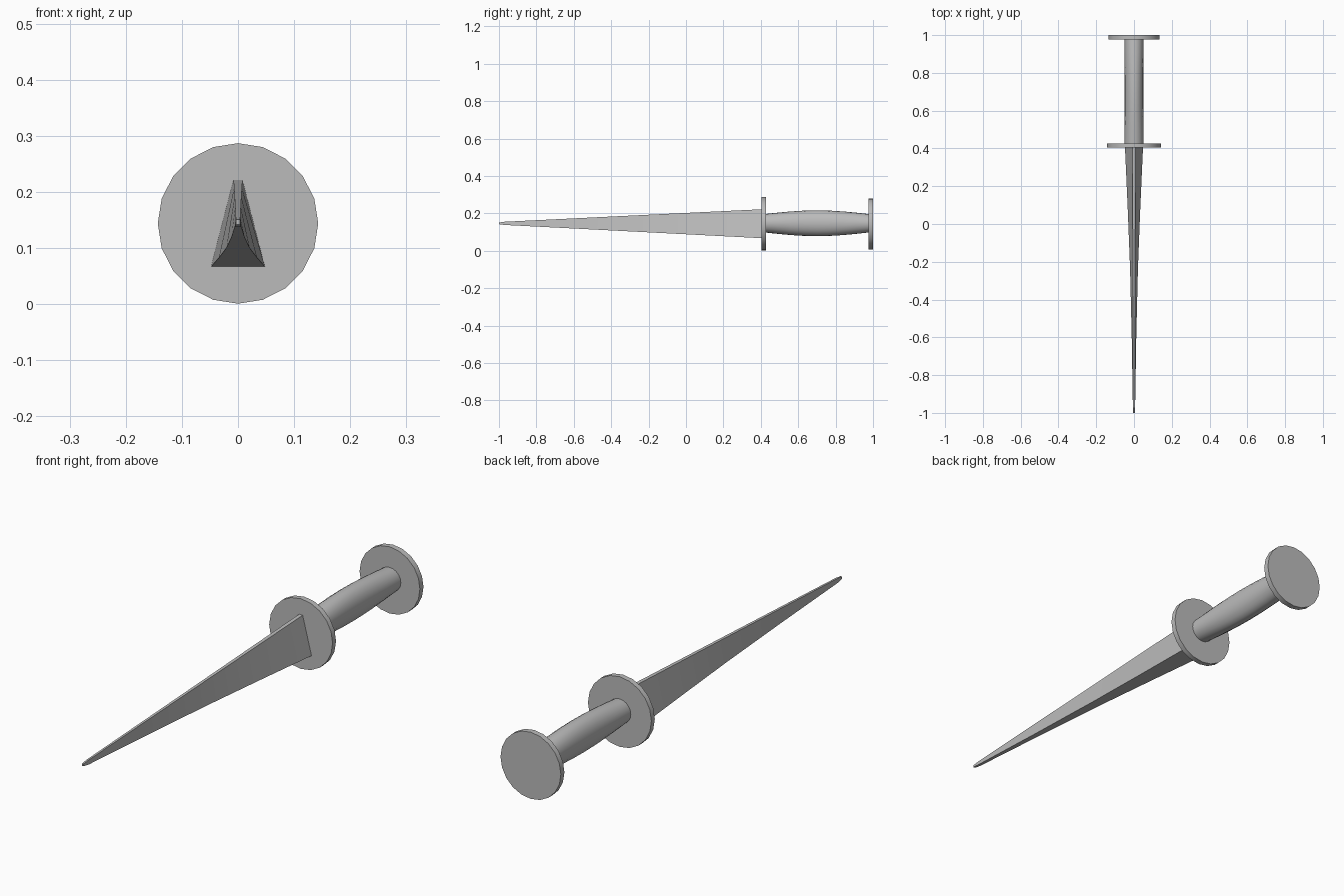
import bpy, bmesh
from math import sin, cos, pi, radians

cube = bpy.data.objects.get("Cube")
if cube:
    bpy.data.objects.remove(cube)

AXIS_Z = 0.144

grey = bpy.data.materials.new("plain_grey")
grey.use_nodes = True
colour = (0.5, 0.5, 0.5, 1)
grey.diffuse_color = colour
grey.node_tree.nodes["Principled BSDF"].inputs["Base Color"].default_value = colour


def loft(name, rings):
    """Join closed rings of points with quads and cap both ends."""
    bm = bmesh.new()
    loops = [[bm.verts.new(p) for p in ring] for ring in rings]
    for a, b in zip(loops, loops[1:]):
        for i in range(len(a)):
            j = (i + 1) % len(a)
            bm.faces.new((a[i], a[j], b[j], b[i]))
    bm.faces.new(loops[0])
    bm.faces.new(loops[-1])
    bmesh.ops.recalc_face_normals(bm, faces=bm.faces)
    mesh = bpy.data.meshes.new(name)
    bm.to_mesh(mesh)
    bm.free()
    mesh.materials.append(grey)
    obj = bpy.data.objects.new(name, mesh)
    bpy.context.collection.objects.link(obj)
    bpy.ops.object.select_all(action="DESELECT")
    obj.select_set(True)
    bpy.context.view_layer.objects.active = obj
    bpy.ops.object.shade_smooth_by_angle(angle=radians(25))
    return obj


def oval(y, rx, rz, z=AXIS_Z, sides=20):
    return [(rx * cos(2 * pi * i / sides), y, z + rz * sin(2 * pi * i / sides))
            for i in range(sides)]


def blade_section(y, bottom, top, bottom_half, top_half):
    return [(-bottom_half, y, bottom), (bottom_half, y, bottom),
            (top_half, y, top), (-top_half, y, top)]


# Round guard and end disc
loft("guard", [oval(y, 0.143, 0.143) for y in (0.405, 0.427)])
loft("pommel", [oval(y, 0.136, 0.136) for y in (0.977, 1.0)])

# Handle: straight from above, swollen from the side
grip = []
for i in range(9):
    t = i / 8
    grip.append(oval(0.42 + 0.56 * t, 0.05, 0.049 + 0.02 * sin(pi * t), 0.147))
loft("handle", grip)

# Tapering blade, wide below and narrow on top, with a blunt tip
loft("blade", [blade_section(*s) for s in (
    (0.41, 0.067, 0.222, 0.048, 0.008),
    (0.10, 0.083, 0.207, 0.034, 0.007),
    (-0.23, 0.100, 0.191, 0.021, 0.006),
    (-0.60, 0.119, 0.173, 0.012, 0.005),
    (-0.97, 0.138, 0.155, 0.006, 0.004),
    (-1.0, 0.142, 0.151, 0.004, 0.003),
)])
